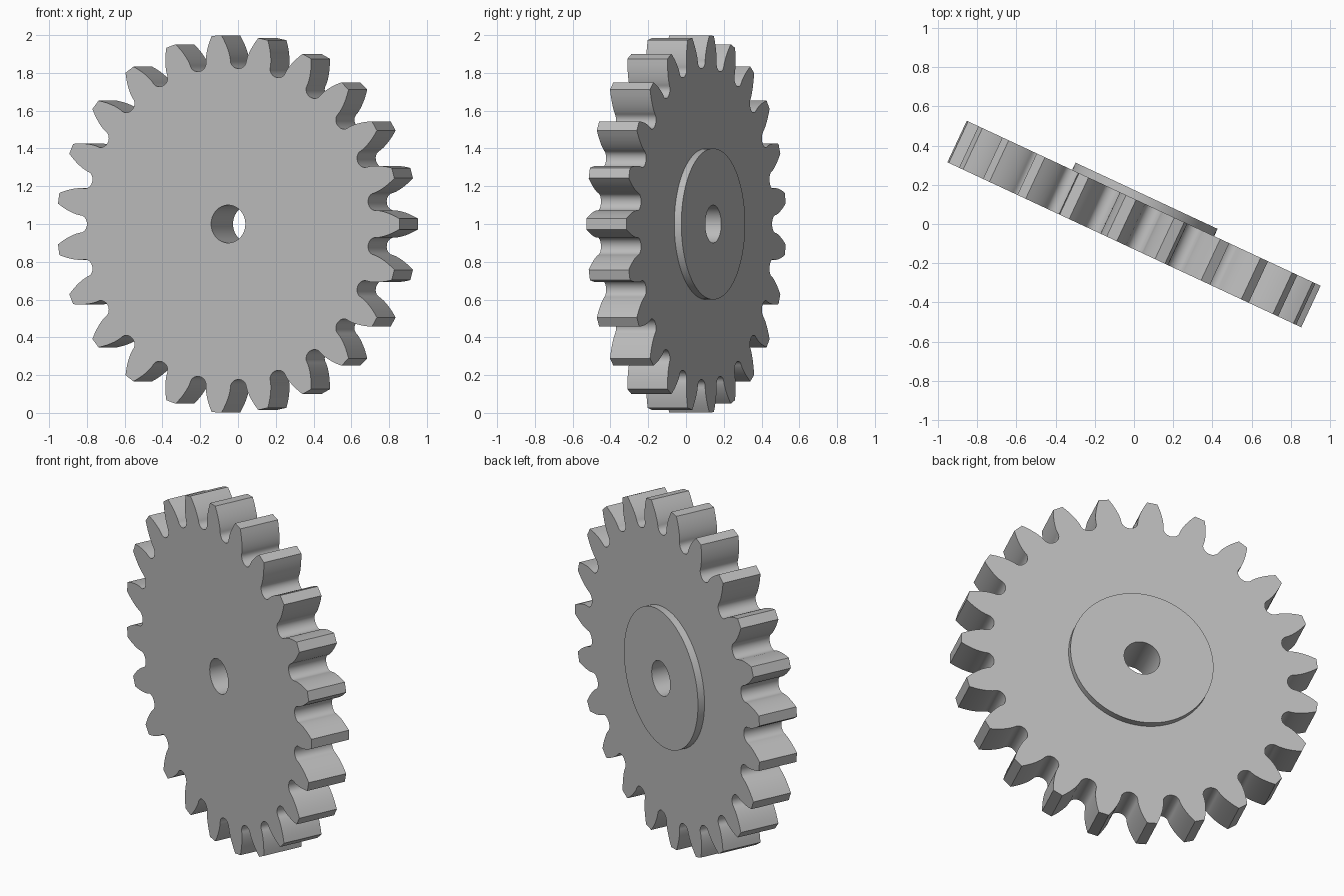
import bpy, bmesh
from math import pi, sin, cos, tan, acos, radians

if "Cube" in bpy.data.objects:
    bpy.data.objects.remove(bpy.data.objects["Cube"], do_unlink=True)

TEETH = 23
TIP, ROOT, PITCH = 1.0, 0.825, 0.92
BASE = PITCH * cos(radians(20))
BORE, HUB = 0.1, 0.4
BODY_HALF, HUB_HEIGHT = 0.117, 0.041

steel = bpy.data.materials.new("steel grey")
steel.use_nodes = True
GREY = (0.5, 0.5, 0.5, 1)
steel.diffuse_color = GREY
steel.node_tree.nodes["Principled BSDF"].inputs["Base Color"].default_value = GREY


def polar(r, a):
    return (r * cos(a), r * sin(a))


def circle(r, n=96):
    return [polar(r, 2 * pi * i / n) for i in range(n)]


def involute(angle):
    return tan(angle) - angle


def half_tooth_angle(r):
    """Half the angle a tooth spans at radius r."""
    return pi / (2 * TEETH) + involute(radians(20)) - involute(acos(min(1, BASE / r)))


def gear_outline(steps=8):
    points = []
    step = 2 * pi / TEETH
    radii = [BASE + (TIP - BASE) * (i / steps) ** 1.5 for i in range(steps + 1)]
    gap = step / 2 - half_tooth_angle(BASE)
    for t in range(TEETH):
        mid = t * step
        # Rising flank, tip, falling flank
        points += [polar(r, mid - half_tooth_angle(r)) for r in radii]
        points += [polar(r, mid + half_tooth_angle(r)) for r in reversed(radii)]
        # Rounded root between this tooth and the next
        for i in range(1, 12):
            a = pi * i / 12
            points.append(polar(BASE - (BASE - ROOT) * sin(a),
                                mid + step / 2 - gap * cos(a)))
    return points


def plate(name, outlines, half_depth, offset):
    """Extrude outlines (outer, then holes) and stand the plate upright."""
    curve = bpy.data.curves.new(name, "CURVE")
    curve.dimensions = "2D"
    curve.fill_mode = "BOTH"
    curve.extrude = half_depth
    for outline in outlines:
        spline = curve.splines.new("POLY")
        spline.points.add(len(outline) - 1)
        for p, (x, y) in zip(spline.points, outline):
            p.co = (x, y, 0, 1)
        spline.use_cyclic_u = True
    obj = bpy.data.objects.new(name, curve)
    bpy.context.collection.objects.link(obj)
    bpy.ops.object.select_all(action="DESELECT")
    obj.select_set(True)
    bpy.context.view_layer.objects.active = obj
    bpy.ops.object.convert(target="MESH")
    obj = bpy.context.view_layer.objects.active
    obj.name = name

    bm = bmesh.new()
    bm.from_mesh(obj.data)
    bmesh.ops.remove_doubles(bm, verts=bm.verts, dist=0.0001)
    bmesh.ops.translate(bm, verts=bm.verts, vec=(0, 0, offset))
    bmesh.ops.recalc_face_normals(bm, faces=bm.faces)
    bm.to_mesh(obj.data)
    bm.free()

    obj.data.materials.clear()
    obj.data.materials.append(steel)
    bpy.ops.object.shade_smooth_by_angle(angle=radians(30))
    # Upright, turned about the vertical axis
    obj.rotation_euler = (radians(90), 0, radians(-25))
    obj.location = (-0.0025, 0.001, 1)
    return obj


# Toothed wheel, and the raised hub on its back
plate("gear_wheel", [gear_outline(), circle(BORE)], BODY_HALF, 0)
plate("rear_hub", [circle(HUB), circle(BORE)], HUB_HEIGHT / 2,
      -BODY_HALF - HUB_HEIGHT / 2)
